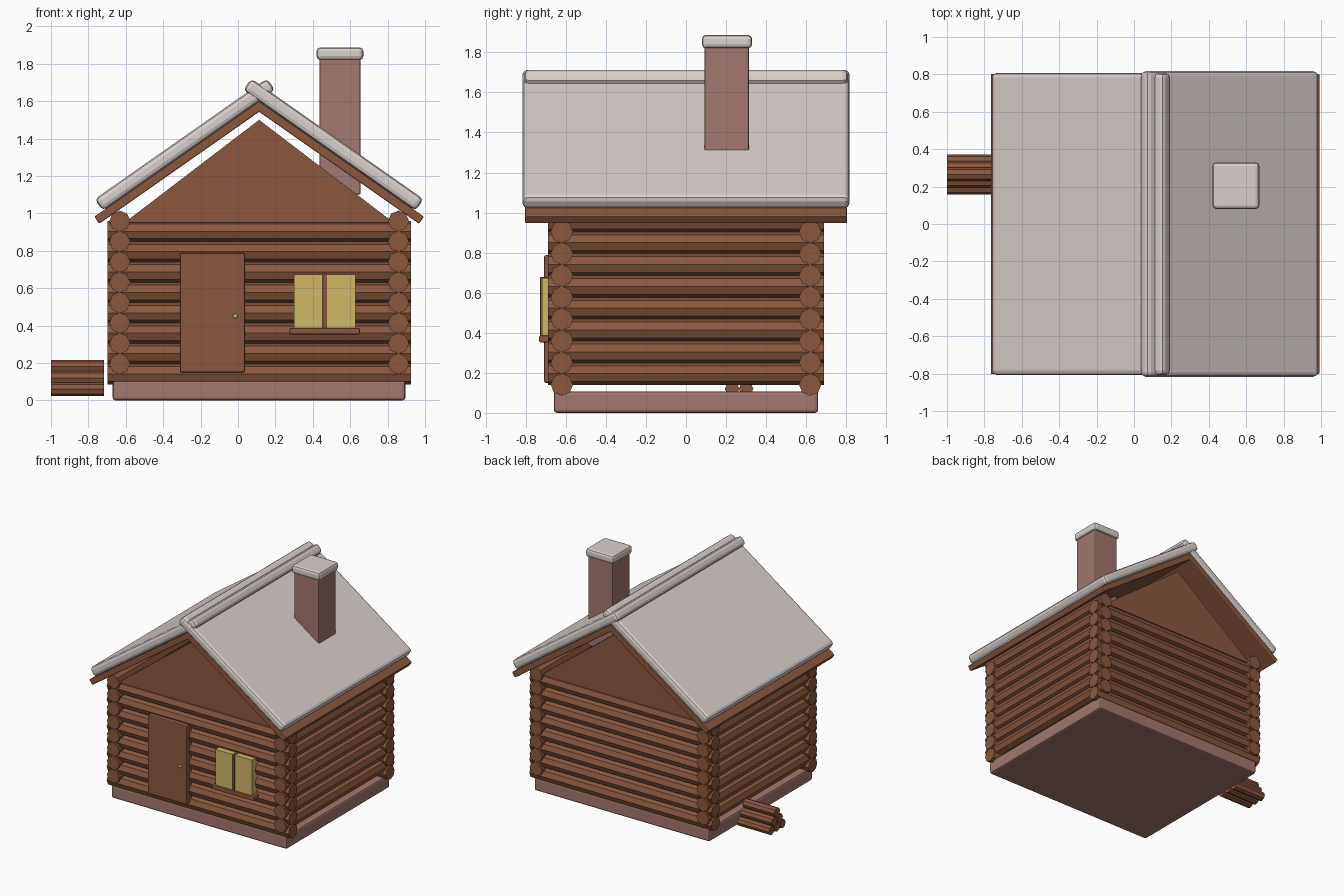
import bpy, bmesh
from math import radians, sin, cos, pi
from mathutils import Matrix, Vector

if "Cube" in bpy.data.objects:
    bpy.data.objects.remove(bpy.data.objects["Cube"], do_unlink=True)


def material(name, rgb):
    mat = bpy.data.materials.new(name)
    mat.use_nodes = True
    color = (*rgb, 1)
    mat.diffuse_color = color
    bsdf = mat.node_tree.nodes["Principled BSDF"]
    bsdf.inputs["Base Color"].default_value = color
    bsdf.inputs["Roughness"].default_value = 0.9
    return mat


WOOD = material("brown wood", (0.26, 0.097, 0.048))
STONE = material("reddish stone", (0.36, 0.185, 0.16))
SNOW = material("snow", (0.70, 0.63, 0.60))
YELLOW = material("warm yellow", (0.63, 0.48, 0.14))


def finish(name, bm, mat):
    bmesh.ops.recalc_face_normals(bm, faces=bm.faces)
    mesh = bpy.data.meshes.new(name)
    bm.to_mesh(mesh)
    bm.free()
    mesh.materials.append(mat)
    obj = bpy.data.objects.new(name, mesh)
    bpy.context.collection.objects.link(obj)
    return obj


def add_bevel(obj, width, segments=2):
    mod = obj.modifiers.new("rounded edges", "BEVEL")
    mod.width = width
    mod.segments = segments


def box(name, x, y, z, mat, bevel=0.0):
    """Box given by its (low, high) limits on each axis."""
    bm = bmesh.new()
    bmesh.ops.create_cube(bm, size=1)
    limits = (x, y, z)
    for v in bm.verts:
        v.co = Vector([(lo + hi) / 2 + c * (hi - lo) for c, (lo, hi) in zip(v.co, limits)])
    obj = finish(name, bm, mat)
    if bevel:
        add_bevel(obj, bevel)
    return obj


def add_log(bm, center, length, radius, axis):
    """Eight-sided log along x or y, with an edge pointing straight up."""
    turn = Matrix.Rotation(pi / 2, 4, "Y" if axis == "x" else "X")
    bmesh.ops.create_cone(bm, cap_ends=True, segments=8, radius1=radius, radius2=radius,
                          depth=length, matrix=Matrix.Translation(center) @ turn)


# Main layout
MID = 0.113
HALF_X, HALF_Y = 0.745, 0.62
LOG_R, PITCH, LOGS = 0.056, 0.109, 8
FIRST_Z = 0.141

# Stone base
box("foundation", (-0.67, 0.895), (-0.66, 0.66), (0, 0.108), STONE, 0.015)

# Log walls, the side walls half a log higher than the front and back
for name, s in (("front_wall", -1), ("back_wall", 1)):
    bm = bmesh.new()
    for i in range(LOGS):
        add_log(bm, (MID, s * HALF_Y, FIRST_Z + i * PITCH), 1.624, LOG_R, "x")
    finish(name, bm, WOOD)
for name, s in (("right_wall", -1), ("left_wall", 1)):
    bm = bmesh.new()
    for i in range(LOGS):
        add_log(bm, (MID + s * HALF_X, 0, FIRST_Z + (i + 0.5) * PITCH), 1.38, LOG_R, "y")
    finish(name, bm, WOOD)

# Triangular gables
for name, s in (("front_gable", -1), ("back_gable", 1)):
    bm = bmesh.new()
    y = s * HALF_Y - 0.04
    corners = [(MID - 0.72, y, 0.95), (MID + 0.72, y, 0.95), (MID, y, 1.5)]
    face = bm.faces.new([bm.verts.new(c) for c in corners])
    extruded = bmesh.ops.extrude_face_region(bm, geom=[face])["geom"]
    bmesh.ops.translate(bm, vec=(0, 0.08, 0),
                        verts=[g for g in extruded if isinstance(g, bmesh.types.BMVert)])
    finish(name, bm, WOOD)

# Sloping roof boards with snow on top
SLOPE = radians(35)
EAVE_U, EAVE_Z = 0.881, 0.982


def roof_slab(name, side, start, length, low, high, half_y, mat, bevel):
    """Slab along the slope; start is measured up from the eave, low/high across it."""
    obj = box(name, (start, start + length), (-half_y, half_y), (low, high), mat, bevel)
    for v in obj.data.vertices:
        along, up = v.co.x, v.co.z
        u = EAVE_U - along * cos(SLOPE) + up * sin(SLOPE)
        v.co = (MID + side * u, v.co.y, EAVE_Z + along * sin(SLOPE) + up * cos(SLOPE))
    if side > 0:
        obj.data.flip_normals()
    return obj


for label, side, snow_y in (("right", -1, 0.808), ("left", 1, 0.817)):
    roof_slab(label + "_roof_boards", side, 0, 1.075, -0.046, 0, 0.803, WOOD, 0.006)
    roof_slab(label + "_roof_snow", side, 0.055, 1.125, 0, 0.076, snow_y, SNOW, 0.024)

# Chimney with a snow cap
box("chimney", (0.436, 0.656), (0.092, 0.315), (1.1, 1.83), STONE, 0.01)
box("chimney_snow", (0.42, 0.67), (0.08, 0.33), (1.82, 1.887), SNOW, 0.02)

# Door and knob
box("door", (-0.31, 0.037), (-0.708, -0.64), (0.15, 0.787), WOOD, 0.008)
bm = bmesh.new()
bmesh.ops.create_uvsphere(bm, u_segments=12, v_segments=8, radius=0.012,
                          matrix=Matrix.Translation((-0.014, -0.715, 0.45)))
finish("door_knob", bm, YELLOW)

# Window
box("window_panes", (0.3, 0.627), (-0.718, -0.64), (0.38, 0.673), YELLOW)
box("window_bar", (0.453, 0.476), (-0.728, -0.64), (0.38, 0.678), WOOD, 0.004)
box("window_sill", (0.275, 0.652), (-0.733, -0.64), (0.352, 0.387), WOOD, 0.008)

# Firewood pile, three rows
bm = bmesh.new()
for row in range(3):
    for i in range(3 - row):
        y = 0.265 + (i - (2 - row) / 2) * 0.07
        add_log(bm, (-0.858, y, 0.06 + row * 0.06), 0.284, 0.036, "x")
finish("firewood", bm, WOOD)
